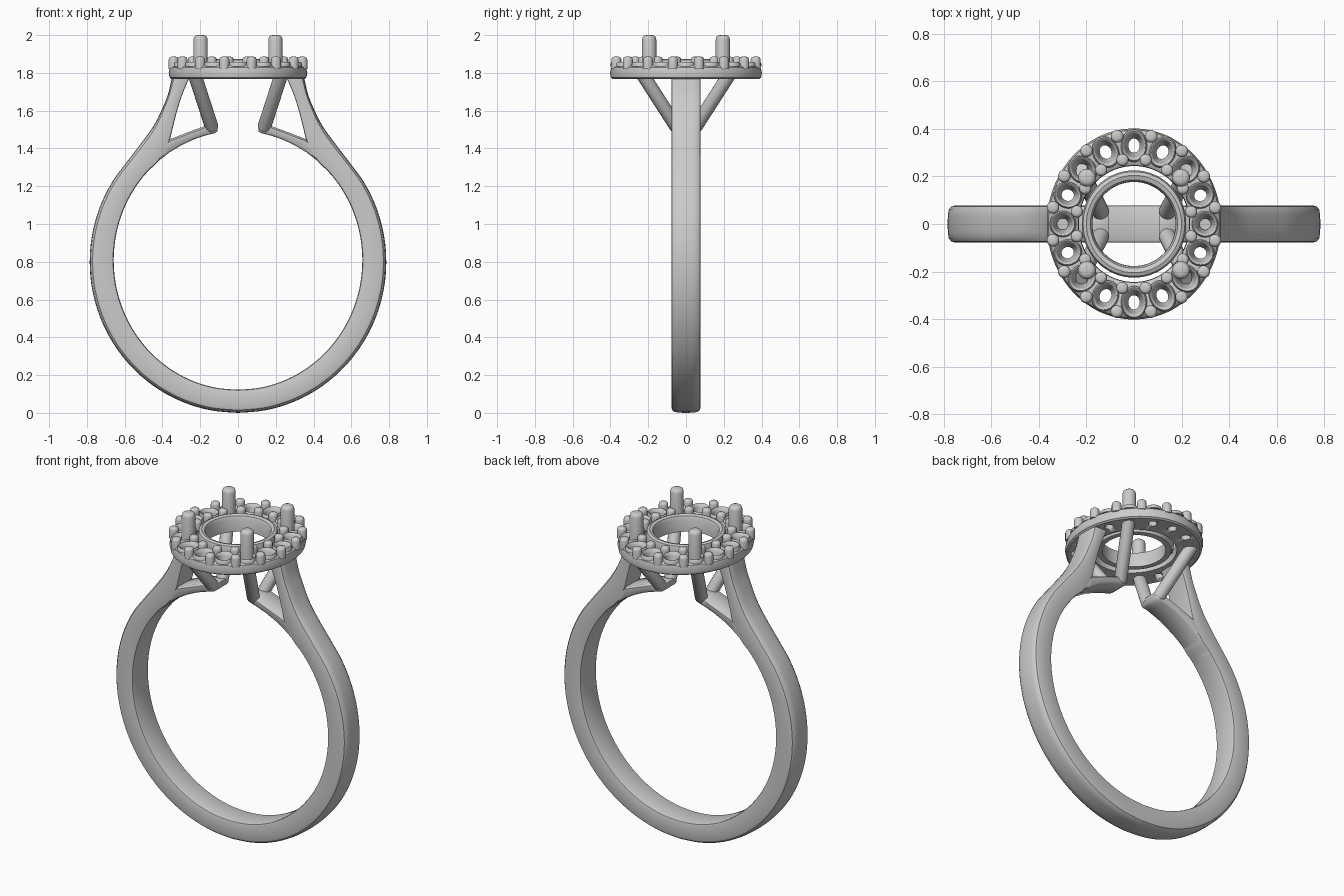
import bpy, bmesh
from math import sin, cos, pi, hypot
from mathutils import Vector

if "Cube" in bpy.data.objects:
    bpy.data.objects.remove(bpy.data.objects["Cube"])


def finish(name, bm, angle=0.6):
    bmesh.ops.recalc_face_normals(bm, faces=bm.faces)
    me = bpy.data.meshes.new(name)
    bm.to_mesh(me)
    bm.free()
    ob = bpy.data.objects.new(name, me)
    bpy.context.collection.objects.link(ob)
    bpy.ops.object.select_all(action='DESELECT')
    ob.select_set(True)
    bpy.context.view_layer.objects.active = ob
    bpy.ops.object.shade_smooth_by_angle(angle=angle)
    return ob


def loft(bm, sections, closed=False):
    """Skin a list of closed loops; cap the ends unless closed."""
    rows = [[bm.verts.new(p) for p in s] for s in sections]
    n = len(rows[0])
    pairs = list(zip(rows, rows[1:])) + ([(rows[-1], rows[0])] if closed else [])
    for a, b in pairs:
        for i in range(n):
            j = (i + 1) % n
            bm.faces.new((a[i], a[j], b[j], b[i]))
    if not closed:
        bm.faces.new(rows[0])
        bm.faces.new(rows[-1])


def spline(pts, steps=5):
    """Catmull-Rom through points of any dimension."""
    p = [pts[0]] + pts + [pts[-1]]
    out = []
    for k in range(1, len(p) - 2):
        for s in range(steps):
            t = s / steps
            out.append(tuple(.5 * (2*b + (c - a)*t + (2*a - 5*b + 4*c - d)*t*t + (3*b - a - 3*c + d)*t**3)
                             for a, b, c, d in zip(*p[k-1:k+3])))
    return out + [pts[-1]]


def post(bm, a, b, r, n=12, taper=1.0):
    """Round rod from a to b with a softly rounded tip at b."""
    a, b = Vector(a), Vector(b)
    d = (b - a).normalized()
    u = d.orthogonal().normalized()
    v = d.cross(u)
    rings = [(a, r * taper), (b - d*r*.6, r), (b - d*r*.25, r*.9), (b - d*r*.06, r*.68), (b, r*.35)]
    loft(bm, [[c + (u*cos(2*pi*i/n) + v*sin(2*pi*i/n))*q for i in range(n)] for c, q in rings])


def oval(profile, n=96):
    """Oval sections from a (x radius, y radius, z) profile."""
    return [[(rx*cos(2*pi*i/n), ry*sin(2*pi*i/n), z) for i in range(n)] for rx, ry, z in profile]


# band: inner/outer point pairs (inner x, inner z, outer x, outer z), shoulder down to the base
shoulder = [(.25, 1.79, .347, 1.79), (.293, 1.69, .37, 1.69), (.322, 1.60, .398, 1.618),
            (.345, 1.51, .43, 1.55), (.367, 1.43, .467, 1.49), (.42, 1.335, .525, 1.412)]
hoop = []
for k in range(14):
    t = (42 - 132 * k / 13) * pi / 180
    hoop.append((.658*cos(t), .8075 + .685*sin(t), .785*cos(t), .80 + .80*sin(t)))
half = spline(shoulder + hoop)
cross = [(0, .066), (.03, .075), (.1, .078), (.75, .078), (.88, .073), (.96, .06), (.99, .035), (1, 0)]
cross += [(u, -y) for u, y in reversed(cross[:-1])]


def band_section(pair, s):
    ax, az, bx, bz = pair
    return [(s*(ax + (bx - ax)*u), y, az + (bz - az)*u) for u, y in cross]


bm = bmesh.new()
loft(bm, [band_section(p, 1) for p in half] + [band_section(p, -1) for p in half[-2::-1]])
finish("band", bm)

# inner ledges that carry the finger curve up to the prong struts
for s, side in ((1, "right"), (-1, "left")):
    bm = bmesh.new()
    secs = []
    for x, th, w in ((.50, .04, .07), (.46, .05, .075), (.42, .06, .076), (.36, .068, .076), (.30, .055, .076),
                     (.24, .05, .075), (.19, .05, .074), (.155, .054, .072), (.125, .05, .07), (.108, .035, .062)):
        z = .8075 + .685 * (1 - (x/.658)**2)**.5
        z += .008 if x < .11 else 0
        ring = [(-w + .01, 0), (w - .01, 0), (w, .01), (w, th - .01), (w - .012, th), (-w + .012, th),
                (-w, th - .01), (-w, .01)]
        secs.append([(s*x, y, z + h) for y, h in ring])
    loft(bm, secs)
    finish(side + "_ledge", bm, 0.9)

# four slanted struts and upright prongs
for sx in (1, -1):
    for sy in (1, -1):
        tag = ("right" if sx > 0 else "left") + ("_back" if sy > 0 else "_front")
        bm = bmesh.new()
        post(bm, (sx*.232, sy*.235, 1.80), (sx*.134, sy*.04, 1.497), .036, 16)
        finish(tag + "_strut", bm)
        bm = bmesh.new()
        post(bm, (sx*.198, sy*.195, 1.78), (sx*.198, sy*.195, 2.0), .038, 20)
        finish(tag + "_prong", bm)

# centre collet
bm = bmesh.new()
loft(bm, oval([(.205, .21, 1.775), (.218, .224, 1.80), (.22, .226, 1.85), (.214, .22, 1.868), (.20, .205, 1.874),
               (.184, .186, 1.868), (.176, .178, 1.85), (.175, .177, 1.775)], 64), closed=True)
finish("centre_collet", bm)

# halo plate
bm = bmesh.new()
loft(bm, oval([(.352, .387, 1.768), (.362, .397, 1.775), (.367, .402, 1.80), (.36, .395, 1.828),
               (.342, .377, 1.842), (.25, .265, 1.842), (.234, .246, 1.83), (.232, .244, 1.772)]), closed=True)
halo = finish("halo", bm)

# evenly spaced stations round the halo (32: seats and bead pairs alternate)
fine = [(.30*sin(2*pi*i/2000), .33*cos(2*pi*i/2000)) for i in range(2001)]
total = sum(hypot(b[0]-a[0], b[1]-a[1]) for a, b in zip(fine, fine[1:]))
stations, run = [], 0
for a, b in zip(fine, fine[1:]):
    if run >= total * len(stations) / 32 and len(stations) < 32:
        stations.append(a)
    run += hypot(b[0]-a[0], b[1]-a[1])

cut, rims, beads = bmesh.new(), bmesh.new(), bmesh.new()
for k, (x, y) in enumerate(stations):
    out = Vector((x/.09, y/.1089, 0)).normalized()
    tan = Vector((-out.y, out.x, 0))
    c = Vector((x, y, 0))
    if k % 2 == 0:
        long = 1.0 + .25 * abs(out.y)

        def loop(r, z, n=20):
            return [c + out*(r*long*cos(2*pi*i/n)) + tan*(r*sin(2*pi*i/n)) + Vector((0, 0, z)) for i in range(n)]
        loft(cut, [loop(.024, 1.74), loop(.024, 1.80), loop(.041, 1.835), loop(.041, 1.90)])
        loft(rims, [loop(r, z) for r, z in ((.056, 1.835), (.055, 1.85), (.05, 1.858), (.044, 1.855),
                                            (.039, 1.835))], closed=True)
    else:
        o = c + out * .047
        i = c - out * .055
        for q, r in ((o, .027), (i, .026)):
            post(beads, (q.x, q.y, 1.82), (q.x, q.y, 1.886), r)
cutter = finish("seat_cutter", cut)
cutter.hide_render = True
finish("seat_rims", rims, 0.9)
finish("bead_prongs", beads, 0.9)

# drill the stone seats through the halo
mod = halo.modifiers.new("seats", 'BOOLEAN')
mod.operation = 'DIFFERENCE'
mod.solver = 'EXACT'
mod.object = cutter
bpy.context.view_layer.objects.active = halo
bpy.ops.object.modifier_apply(modifier=mod.name)
bpy.data.objects.remove(cutter)
